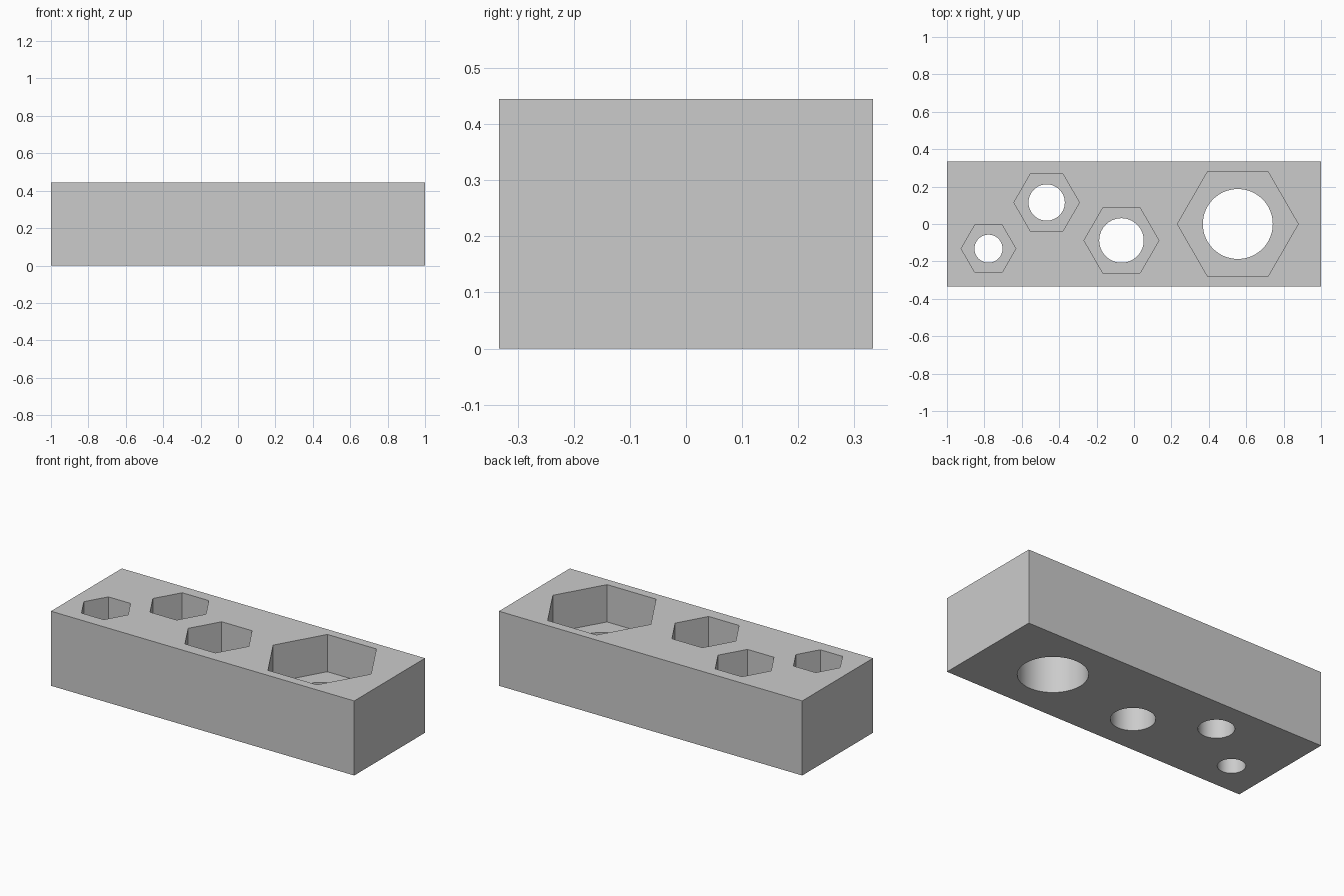
import bpy
import bmesh
from math import cos, sin, tau, radians

LENGTH, DEPTH, HEIGHT = 2.0, 0.667, 0.4445
POCKET_FLOOR = 0.222
MARGIN = 0.1

# Default object
cube = bpy.data.objects.get("Cube")
if cube:
    bpy.data.objects.remove(cube, do_unlink=True)

# Single grey material
grey = bpy.data.materials.new("light grey")
grey.use_nodes = True
grey.diffuse_color = (0.6, 0.6, 0.6, 1)
grey.node_tree.nodes["Principled BSDF"].inputs["Base Color"].default_value = (0.6, 0.6, 0.6, 1)


def add_prism(name, outline, bottom, top):
    """Extrude a counter-clockwise outline from bottom to top."""
    bm = bmesh.new()
    base = bm.faces.new([bm.verts.new((x, y, bottom)) for x, y in outline])
    extruded = bmesh.ops.extrude_face_region(bm, geom=[base], use_keep_orig=True)
    verts = [v for v in extruded["geom"] if isinstance(v, bmesh.types.BMVert)]
    bmesh.ops.translate(bm, verts=verts, vec=(0, 0, top - bottom))
    bmesh.ops.recalc_face_normals(bm, faces=bm.faces)
    mesh = bpy.data.meshes.new(name)
    bm.to_mesh(mesh)
    bm.free()
    mesh.materials.append(grey)
    obj = bpy.data.objects.new(name, mesh)
    bpy.context.collection.objects.link(obj)
    return obj


def polygon(x, y, radius, sides):
    """Regular polygon with its first corner toward +x."""
    return [(x + radius * cos(tau * i / sides), y + radius * sin(tau * i / sides))
            for i in range(sides)]


def cut(target, cutter):
    """Subtract the cutter from the target and discard it."""
    mod = target.modifiers.new(cutter.name, 'BOOLEAN')
    mod.operation = 'DIFFERENCE'
    mod.solver = 'EXACT'
    mod.object = cutter
    cutter.hide_render = True
    bpy.ops.object.modifier_apply(modifier=mod.name)
    bpy.data.objects.remove(cutter, do_unlink=True)


# Solid block
w, d = LENGTH / 2, DEPTH / 2
block = add_prism("socket_block", [(-w, -d), (w, -d), (w, d), (-w, d)], 0, HEIGHT)
bpy.ops.object.select_all(action='DESELECT')
bpy.context.view_layer.objects.active = block
block.select_set(True)

# Hexagonal pockets with round through holes: x, y, hexagon radius, hole radius
sockets = [
    (0.555, 0.0, 0.323, 0.187),
    (-0.067, -0.088, 0.2, 0.119),
    (-0.467, 0.115, 0.175, 0.097),
    (-0.778, -0.132, 0.146, 0.075),
]
for x, y, hex_radius, hole_radius in sockets:
    cut(block, add_prism("hex_cutter", polygon(x, y, hex_radius, 6),
                         POCKET_FLOOR, HEIGHT + MARGIN))
    cut(block, add_prism("hole_cutter", polygon(x, y, hole_radius, 64),
                         -MARGIN, HEIGHT + MARGIN))

# Smooth hole walls, crisp edges elsewhere
bpy.ops.object.shade_smooth_by_angle(angle=radians(30))
